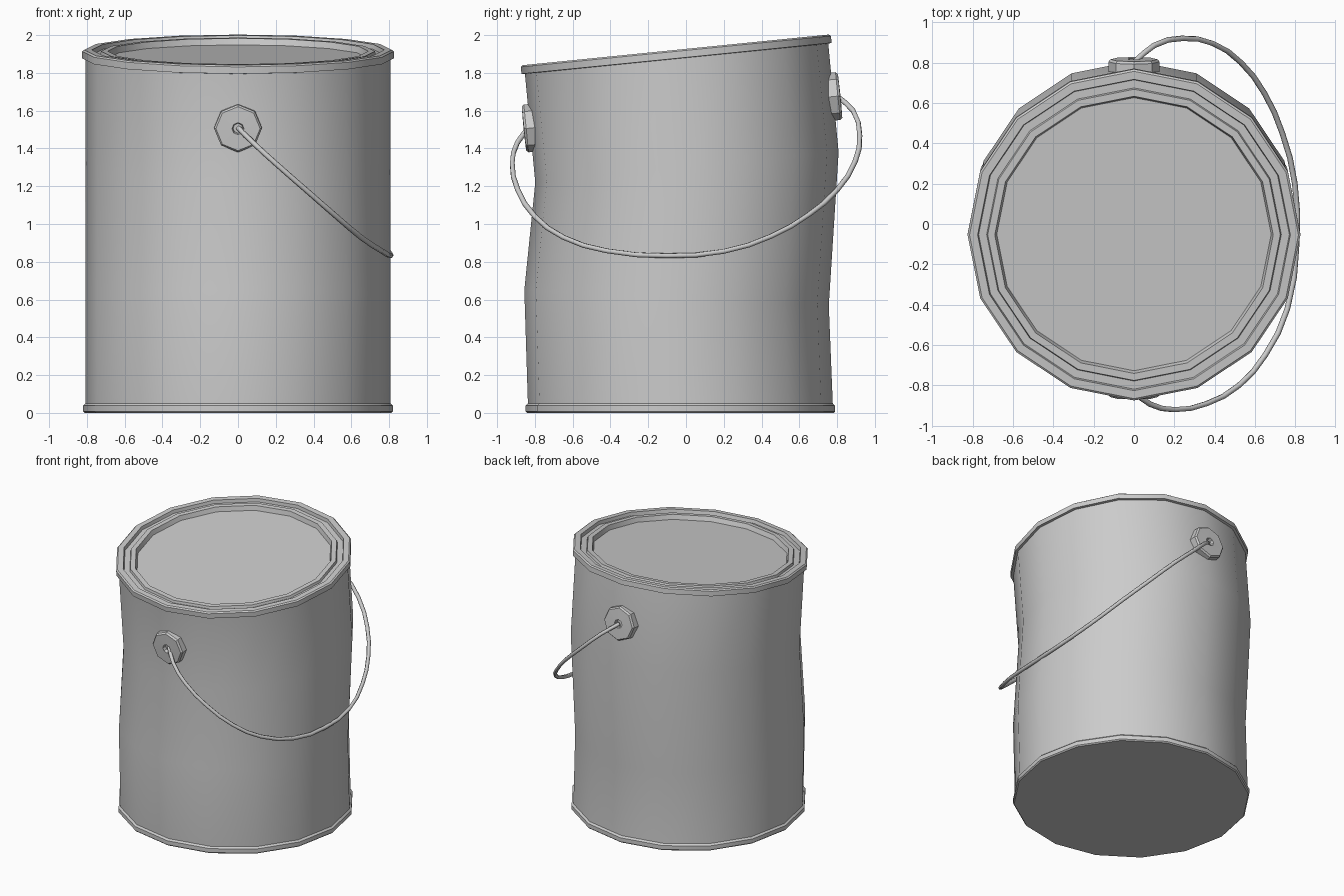
import bpy, bmesh, math
from mathutils import Matrix, Vector

if "Cube" in bpy.data.objects:
    bpy.data.objects.remove(bpy.data.objects["Cube"])


def frame(y, z, slope):
    """Tilted placement on the can's bent centre line."""
    return Matrix.Translation((0, y, z)) @ Matrix.Rotation(math.atan(slope), 4, 'X')


def lathe(name, rings, sides=16, angle=30):
    """Skin rings given as (frame, radius, height), capping rings[0] and rings[-1]."""
    bm = bmesh.new()
    loops = []
    for m, r, h in rings:
        loops.append([bm.verts.new(m @ Vector((r * math.cos(a), r * math.sin(a), h)))
                      for a in (2 * math.pi * i / sides for i in range(sides))])
    for lo, hi in zip(loops, loops[1:]):
        for i in range(sides):
            j = (i + 1) % sides
            bm.faces.new((lo[i], lo[j], hi[j], hi[i]))
    bm.faces.new(loops[0][::-1])
    bm.faces.new(loops[-1])
    bmesh.ops.recalc_face_normals(bm, faces=bm.faces)
    me = bpy.data.meshes.new(name)
    bm.to_mesh(me)
    bm.free()
    ob = bpy.data.objects.new(name, me)
    bpy.context.collection.objects.link(ob)
    bpy.ops.object.select_all(action='DESELECT')
    ob.select_set(True)
    bpy.context.view_layer.objects.active = ob
    bpy.ops.object.shade_smooth_by_angle(angle=math.radians(angle))
    return ob


# Bent can wall with the bottom seam
base = frame(-0.03, 0, 0)
top = frame(-0.05, 1.877, 0.1)
lathe("can_body", [
    (base, 0.812, 0), (base, 0.82, 0.008), (base, 0.82, 0.038), (base, 0.807, 0.05),
    (frame(-0.05, 0.61, -0.05), 0.807, 0),
    (frame(0.005, 1.30, 0.1), 0.807, 0),
    (top, 0.807, 0)])

# Rim and stepped, recessed lid
lathe("rim_and_lid", [(top, r, h) for r, h in (
    (0.80, -0.003), (0.825, 0), (0.825, 0.037), (0.815, 0.045), (0.775, 0.045),
    (0.77, 0.02), (0.73, 0.02), (0.725, 0.038), (0.69, 0.038), (0.68, 0.004))])

# Octagonal handle ears with a socket in the middle
for name, y, z, side in (("front_ear", -0.824, 1.508, -1), ("back_ear", 0.782, 1.675, 1)):
    n = Vector((0, side, side * -0.1 * side * side + (0.2 if side > 0 else 0)))
    n = Vector((0, side, 0.1 * side))
    m = Matrix.Translation((0, y, z)) @ n.to_track_quat('Z', 'Y').to_matrix().to_4x4()
    lathe(name, [(m, r, h) for r, h in (
        (0.127, -0.03), (0.127, 0.022), (0.117, 0.034), (0.032, 0.036), (0.026, 0.01))],
        sides=8)

# Hanging wire handle
path = [(0, -0.83, 1.51), (0.08, -0.893, 1.43), (0.2, -0.92, 1.32), (0.36, -0.89, 1.18),
        (0.52, -0.8, 1.04), (0.65, -0.65, 0.93), (0.76, -0.42, 0.858), (0.806, -0.1, 0.832),
        (0.797, 0.2, 0.855), (0.735, 0.45, 0.935), (0.645, 0.65, 1.05), (0.53, 0.8, 1.18),
        (0.39, 0.895, 1.33), (0.24, 0.92, 1.47), (0.1, 0.885, 1.60), (0, 0.80, 1.675)]
cu = bpy.data.curves.new("wire_handle", 'CURVE')
cu.dimensions = '3D'
cu.bevel_depth = 0.014
cu.bevel_resolution = 1
cu.resolution_u = 2
cu.use_fill_caps = True
sp = cu.splines.new('BEZIER')
sp.bezier_points.add(len(path) - 1)
for p, co in zip(sp.bezier_points, path):
    p.co = co
    p.handle_left_type = p.handle_right_type = 'AUTO'
bpy.context.collection.objects.link(bpy.data.objects.new("wire_handle", cu))
